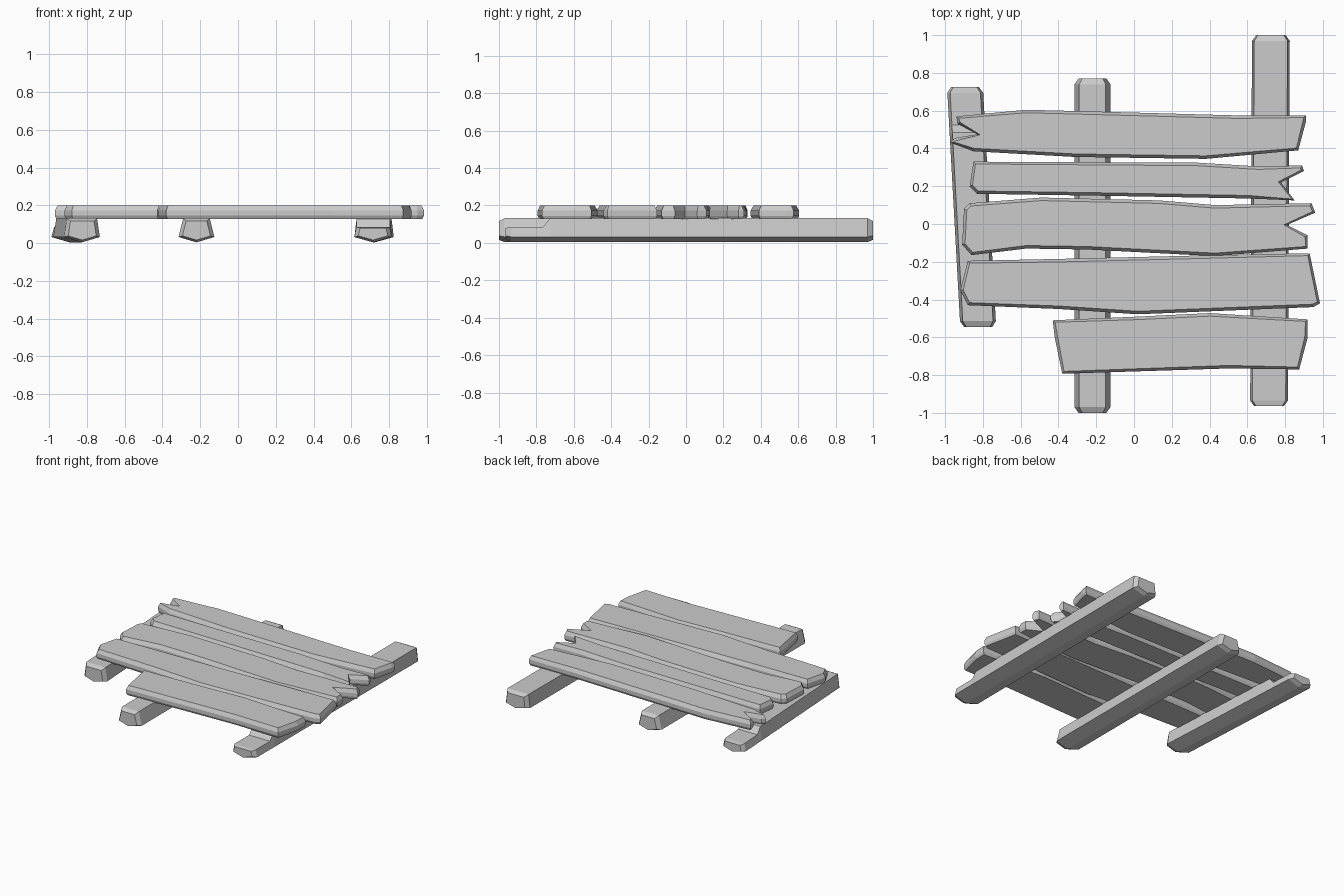
import bpy
import bmesh

cube = bpy.data.objects.get("Cube")
if cube:
    bpy.data.objects.remove(cube)

# One weathered grey colour for all the wood
wood = bpy.data.materials.new("grey_wood")
wood.use_nodes = True
GREY = (0.6, 0.6, 0.6, 1)
wood.diffuse_color = GREY
wood.node_tree.nodes["Principled BSDF"].inputs["Base Color"].default_value = GREY


def finish(bm, name):
    bmesh.ops.recalc_face_normals(bm, faces=bm.faces)
    mesh = bpy.data.meshes.new(name)
    bm.to_mesh(mesh)
    bm.free()
    mesh.materials.append(wood)
    obj = bpy.data.objects.new(name, mesh)
    bpy.context.collection.objects.link(obj)
    return obj


def plank(name, outline, low=0.145, high=0.172):
    """Extrude an outline, then chamfer its rim above and below."""
    bm = bmesh.new()
    base = bm.faces.new([bm.verts.new((x, y, low)) for x, y in outline])
    up = bmesh.ops.extrude_face_region(bm, geom=[base], use_keep_orig=True)
    moved = [v for v in up["geom"] if isinstance(v, bmesh.types.BMVert)]
    bmesh.ops.translate(bm, verts=moved, vec=(0, 0, high - low))
    bmesh.ops.recalc_face_normals(bm, faces=bm.faces)
    caps = [f for f in bm.faces if abs(f.normal.z) > 0.9]
    for cap in caps:
        top = cap.normal.z > 0
        bmesh.ops.inset_region(bm, faces=[cap], use_even_offset=False,
                               thickness=0.016 if top else 0.01,
                               depth=0.028 if top else 0.018)
    return finish(bm, name)


def beam(name, front, back, half, top_half, chip=None):
    """Loft a keeled section between two (x, y) ends; chip lowers one end."""
    bm = bmesh.new()
    (x0, y0), (x1, y1) = front, back
    length = y1 - y0
    stations = [(0, 0.78), (0.03 / length, 1), (1 - 0.03 / length, 1), (1, 0.78)]
    if chip == "front":
        stations[2:2] = [(0.2 / length, 1), (0.24 / length, 1)]
    elif chip == "back":
        stations[2:2] = [(1 - 0.24 / length, 1), (1 - 0.2 / length, 1)]
    rings = []
    for t, s in stations:
        from_end = t if chip == "front" else 1 - t
        top = 0.085 if chip and from_end * length < 0.21 else 0.132
        section = [(-half, 0.032), (0, 0.004), (half, 0.032),
                   (top_half, top), (-top_half, top)]
        x, y = x0 + (x1 - x0) * t, y0 + length * t
        rings.append([bm.verts.new((x + px * s, y, 0.06 + (pz - 0.06) * s))
                      for px, pz in section])
    for a, b in zip(rings, rings[1:]):
        for i in range(5):
            j = (i + 1) % 5
            bm.faces.new((a[i], a[j], b[j], b[i]))
    bm.faces.new(rings[0])
    bm.faces.new(rings[-1])
    return finish(bm, name)


# Three supporting beams
beam("right_beam", (-0.825, -0.545), (-0.895, 0.725), 0.095, 0.08, "back")
beam("middle_beam", (-0.22, -1.0), (-0.22, 0.77), 0.095, 0.07)
beam("left_beam", (0.715, -0.965), (0.725, 1.0), 0.1, 0.088, "front")

# Five uneven boards, back to front, some with split ends
plank("back_plank", [
    (-0.94, 0.57), (-0.57, 0.605), (0, 0.59), (0.55, 0.575), (0.91, 0.575),
    (0.91, 0.54), (0.87, 0.39), (0.38, 0.345), (-0.31, 0.355), (-0.85, 0.385),
    (-0.97, 0.43), (-0.95, 0.455), (-0.83, 0.475), (-0.935, 0.53)])
plank("second_plank", [
    (-0.85, 0.33), (0.33, 0.325), (0.66, 0.305), (0.89, 0.31), (0.9, 0.28),
    (0.78, 0.22), (0.85, 0.125), (0.61, 0.135), (-0.2, 0.15), (-0.83, 0.16),
    (-0.87, 0.2)])
plank("centre_plank", [
    (-0.87, 0.11), (-0.49, 0.14), (0.13, 0.125), (0.43, 0.1), (0.94, 0.11),
    (0.96, 0.06), (0.81, -0.005), (0.92, -0.06), (0.92, -0.13), (0.43, -0.17),
    (-0.25, -0.135), (-0.57, -0.13), (-0.86, -0.165), (-0.91, -0.11),
    (-0.9, 0.08)])
plank("fourth_plank", [
    (-0.88, -0.195), (-0.4, -0.185), (0.3, -0.168), (0.93, -0.155),
    (0.985, -0.42), (0.95, -0.44), (0.02, -0.478), (-0.4, -0.45),
    (-0.88, -0.43), (-0.92, -0.35)])
plank("short_front_plank", [
    (-0.43, -0.51), (0.03, -0.49), (0.4, -0.472), (0.92, -0.505),
    (0.92, -0.6), (0.875, -0.77), (0.5, -0.765), (-0.38, -0.793),
    (-0.42, -0.6)])
